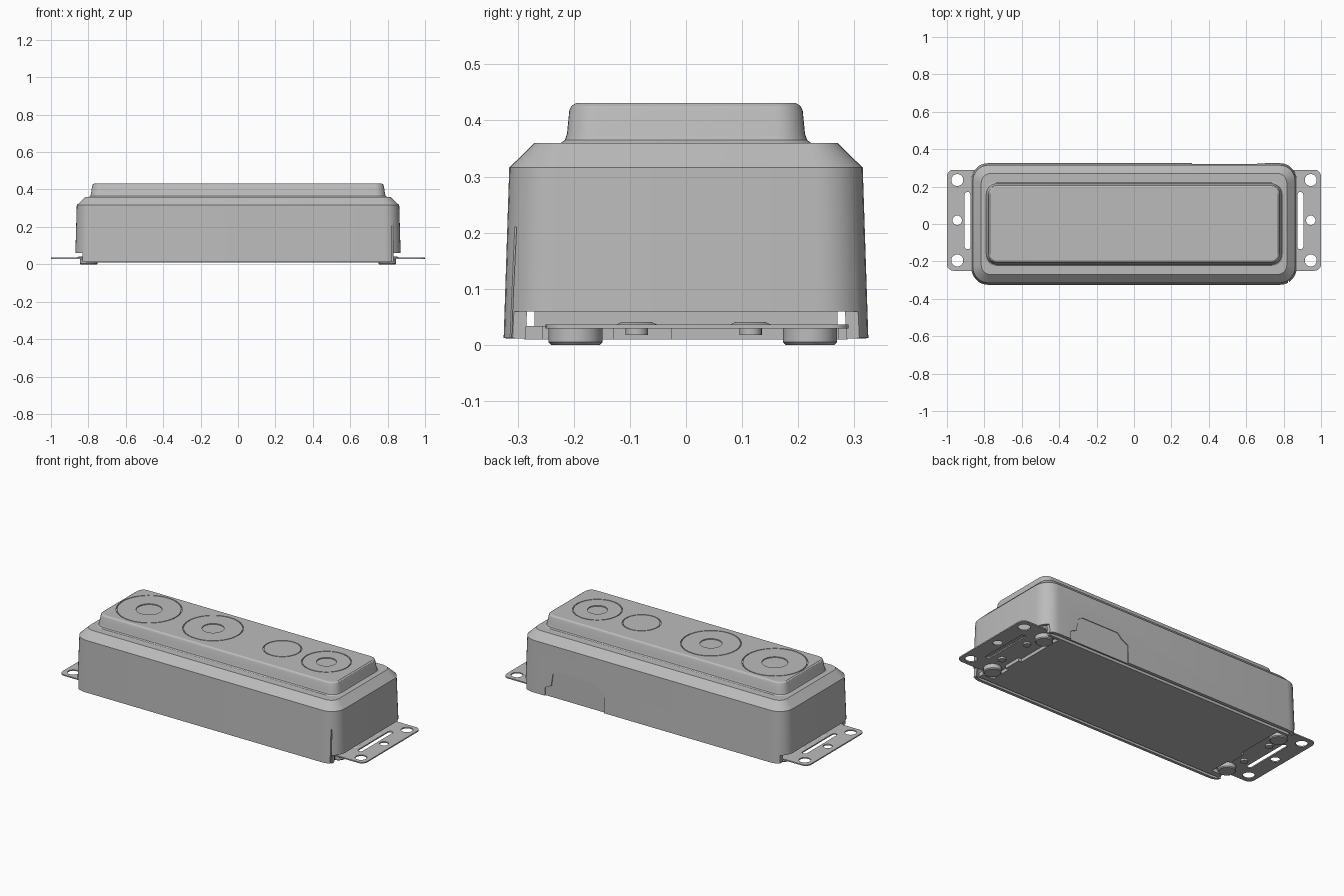
import bpy, bmesh, math
from mathutils import Matrix

if "Cube" in bpy.data.objects:
    bpy.data.objects.remove(bpy.data.objects["Cube"], do_unlink=True)

grey = bpy.data.materials.new("plain grey")
grey.use_nodes = True
colour = (0.5, 0.5, 0.5, 1)
grey.diffuse_color = colour
grey.node_tree.nodes["Principled BSDF"].inputs["Base Color"].default_value = colour


def make(name, bm):
    bmesh.ops.recalc_face_normals(bm, faces=bm.faces[:])
    mesh = bpy.data.meshes.new(name)
    bm.to_mesh(mesh)
    bm.free()
    ob = bpy.data.objects.new(name, mesh)
    bpy.context.scene.collection.objects.link(ob)
    mesh.materials.append(grey)
    return ob


def rounded(hx, hy, r, cx=0, cy=0, steps=8):
    pts = []
    for k, (sx, sy) in enumerate([(1, 1), (-1, 1), (-1, -1), (1, -1)]):
        for i in range(steps + 1):
            a = math.pi / 2 * (k + i / steps)
            pts.append((cx + sx * (hx - r) + r * math.cos(a),
                        cy + sy * (hy - r) + r * math.sin(a)))
    return pts


def loft(bm, rings, open_bottom=False):
    """Skin a stack of (outline, z) rings."""
    loops = [[bm.verts.new((x, y, z)) for x, y in pts] for pts, z in rings]
    n = len(loops[0])
    for a, b in zip(loops, loops[1:]):
        for i in range(n):
            j = (i + 1) % n
            bm.faces.new((a[i], a[j], b[j], b[i]))
    bm.faces.new(loops[-1])
    if not open_bottom:
        bm.faces.new(loops[0][::-1])


def circle(cx, cy, r, n=48):
    return [(cx + r * math.cos(2 * math.pi * i / n),
             cy + r * math.sin(2 * math.pi * i / n)) for i in range(n)]


def disc(bm, cx, cy, r, z0, z1):
    loft(bm, [(circle(cx, cy, r), z0), (circle(cx, cy, r), z1)])


def box(bm, x0, x1, y0, y1, z0, z1):
    pts = [(x0, y0), (x1, y0), (x1, y1), (x0, y1)]
    loft(bm, [(pts, z0), (pts, z1)])


def cut(ob, name, bm):
    cutter = make(name, bm)
    cutter.hide_render = True
    mod = ob.modifiers.new("cut", "BOOLEAN")
    mod.operation = "DIFFERENCE"
    mod.solver = "EXACT"
    mod.object = cutter
    apply(ob)
    bpy.data.objects.remove(cutter, do_unlink=True)


def apply(ob):
    bpy.context.view_layer.update()
    deps = bpy.context.evaluated_depsgraph_get()
    mesh = bpy.data.meshes.new_from_object(ob.evaluated_get(deps))
    ob.modifiers.clear()
    ob.data = mesh


def smooth(ob):
    bpy.ops.object.select_all(action="DESELECT")
    ob.select_set(True)
    bpy.context.view_layer.objects.active = ob
    bpy.ops.object.shade_smooth_by_angle(angle=math.radians(28))


# Hollow cover: tapered wall, chamfer, flat shoulder, raised top
bm = bmesh.new()
profile = [(0.871, 0.325, 0.09, 0.012), (0.862, 0.315, 0.085, 0.316),
           (0.817, 0.27, 0.05, 0.36), (0.798, 0.223, 0.06, 0.36),
           (0.79, 0.216, 0.055, 0.365), (0.786, 0.212, 0.05, 0.377),
           (0.78, 0.208, 0.05, 0.418), (0.777, 0.204, 0.047, 0.426),
           (0.77, 0.196, 0.04, 0.431)]
loft(bm, [(rounded(x, y, r), z) for x, y, r, z in profile], open_bottom=True)
cover = make("cover", bm)
shell = cover.modifiers.new("shell", "SOLIDIFY")
shell.thickness = 0.018
shell.offset = -1
apply(cover)

# Openings at both ends where the brackets come out
bm = bmesh.new()
for s in (-1, 1):
    box(bm, *sorted((s * 0.832, s * 0.95)), -0.4, 0.4, -0.05, 0.06)
cut(cover, "end_cutter", bm)

# Thin slit at one front corner
bm = bmesh.new()
box(bm, 0.824, 0.829, -0.4, -0.297, 0.0, 0.21)
cut(cover, "slit_cutter", bm)

# Stepped recessed panel on the back
bm = bmesh.new()
outline = [(0.70, -0.02), (0.70, 0.06), (0.66, 0.08), (0.65, 0.15), (0.62, 0.17),
           (0.38, 0.17), (0.35, 0.14), (0.31, 0.12), (0.31, -0.02)]
loft(bm, [(outline, 0), (outline, 0.1)])
bmesh.ops.transform(bm, verts=bm.verts[:],
                    matrix=Matrix.Translation((0, 0.416, 0)) @ Matrix.Rotation(math.pi / 2, 4, "X"))
cut(cover, "panel_cutter", bm)

# Circular grooves and shallow centre recesses on top
for x, r, inner in [(-0.585, 0.178, 0.07), (-0.165, 0.164, 0.06),
                    (0.29, 0.105, 0), (0.58, 0.135, 0.055)]:
    bm = bmesh.new()
    disc(bm, x, 0.002, r, 0.424, 0.45)
    cut(cover, "groove_cutter", bm)
    bm = bmesh.new()
    disc(bm, x, 0.002, r - 0.005, 0.42, 0.431)
    make("round_insert", bm)
    if inner:
        insert = bpy.context.scene.collection.objects[-1]
        bm = bmesh.new()
        disc(bm, x, 0.002, inner, 0.4255, 0.45)
        cut(insert, "centre_cutter", bm)
        smooth(insert)
smooth(cover)

# Base plate with the inner body above it
bm = bmesh.new()
loft(bm, [(rounded(0.745, 0.288, 0.01), 0.01), (rounded(0.745, 0.288, 0.01), 0.034)])
make("base_plate", bm)
bm = bmesh.new()
box(bm, -0.72, 0.72, -0.27, 0.27, 0.034, 0.1)
make("inner_body", bm)

# Mounting brackets with holes, feet and rivets at both ends
for side, s in (("left", 1), ("right", -1)):
    bm = bmesh.new()
    pts = rounded(0.14, 0.27, 0.035, s * 0.86, 0.02)
    loft(bm, [(pts, 0.029), (pts, 0.036)])
    bracket = make(side + "_bracket", bm)
    bm = bmesh.new()
    for y, r in ((0.235, 0.032), (0.02, 0.025), (-0.195, 0.032)):
        disc(bm, s * 0.945, y, r, 0, 0.06)
    slot = rounded(0.015, 0.153, 0.014, s * 0.89, 0.018)
    loft(bm, [(slot, 0), (slot, 0.06)])
    cut(bracket, "hole_cutter", bm)
    smooth(bracket)
    for y in (-0.197, 0.221):
        bm = bmesh.new()
        loft(bm, [(circle(s * 0.798, y, 0.043), 0.0),
                  (circle(s * 0.798, y, 0.048), 0.005),
                  (circle(s * 0.798, y, 0.048), 0.03)])
        smooth(make(side + "_foot", bm))
    for y in (-0.088, 0.115):
        bm = bmesh.new()
        disc(bm, s * 0.825, y, 0.02, 0.018, 0.034)
        loft(bm, [(circle(s * 0.825, y, 0.037), 0.036), (circle(s * 0.825, y, 0.026), 0.041)])
        smooth(make(side + "_rivet", bm))
    # Narrow side rails closing the plate beside the bracket
    bm = bmesh.new()
    for y0, y1 in ((-0.288, -0.255), (0.272, 0.288)):
        box(bm, *sorted((s * 0.74, s * 0.815)), y0, y1, 0.01, 0.034)
    box(bm, *sorted((s * 0.74, s * 0.765)), -0.13, -0.025, 0.01, 0.03)
    make(side + "_rails", bm)
